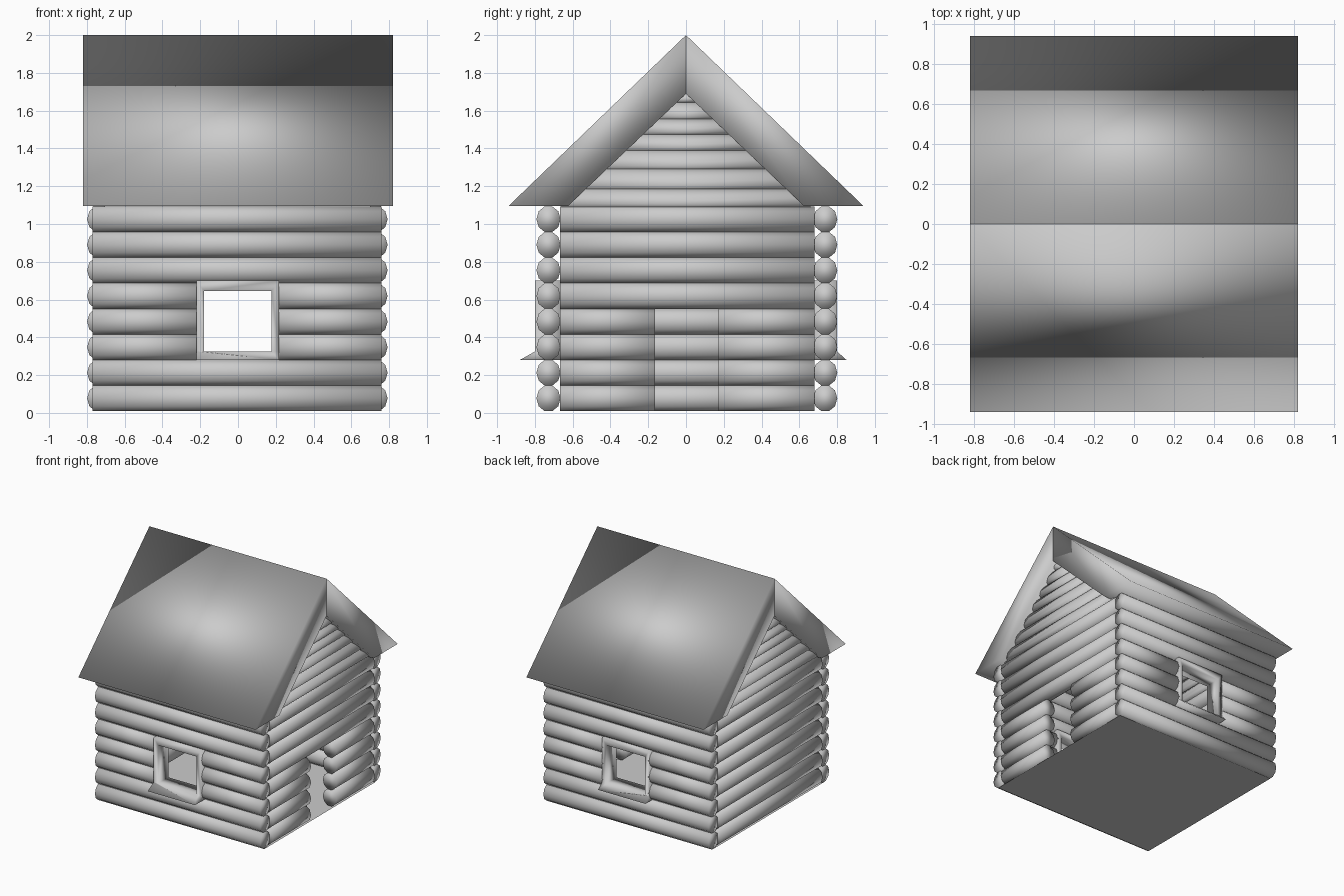
import bpy, bmesh, math

if "Cube" in bpy.data.objects:
    bpy.data.objects.remove(bpy.data.objects["Cube"])

RX = 0.064          # log half thickness
RZ = 0.068          # log half height
SIDES = 10


def finish(name, bm):
    """Make the object, smooth shaded all over."""
    bmesh.ops.recalc_face_normals(bm, faces=bm.faces)
    for f in bm.faces:
        f.smooth = True
    me = bpy.data.meshes.new(name)
    bm.to_mesh(me)
    bm.free()
    ob = bpy.data.objects.new(name, me)
    bpy.context.collection.objects.link(ob)
    return ob


def add_log(bm, axis, a, b, across, z, rz=RZ, skew=0.0):
    """Log along axis 'x' or 'y' from a to b; skew slants its ends to a roof pitch."""
    rings = []
    for end, s in ((a, 1), (b, -1)):
        ring = []
        for i in range(SIDES):
            t = 2 * math.pi * i / SIDES
            c = across + RX * math.cos(t)
            h = rz * math.sin(t) / math.cos(math.pi / SIDES)
            h = max(-rz, min(rz, h))
            along = end + s * skew * h
            ring.append(bm.verts.new((along, c, z + h) if axis == 'x' else (c, along, z + h)))
        rings.append(ring)
    for i in range(SIDES):
        j = (i + 1) % SIDES
        bm.faces.new((rings[0][i], rings[0][j], rings[1][j], rings[1][i]))
    bm.faces.new(rings[0])
    bm.faces.new(rings[1])


def prism(bm, pts, x0, x1):
    """Extrude a (y, z) profile along x."""
    f = bm.faces.new([bm.verts.new((x0, y, z)) for y, z in pts])
    g = bmesh.ops.extrude_face_region(bm, geom=[f])
    bmesh.ops.translate(bm, vec=(x1 - x0, 0, 0),
                        verts=[v for v in g['geom'] if isinstance(v, bmesh.types.BMVert)])
    bm.faces.ensure_lookup_table()


rows = [0.077 + 0.1355 * i for i in range(8)]

# front and back walls, split around the windows
for name, y in (("front_wall", -0.728), ("back_wall", 0.737)):
    bm = bmesh.new()
    for i, z in enumerate(rows):
        spans = [(-0.77, -0.21), (0.21, 0.76)] if i in (2, 3, 4) else [(-0.77, 0.76)]
        for a, b in spans:
            add_log(bm, 'x', a, b, y, z)
    finish(name, bm)

# side walls with gable logs; the right one has the doorway
gable = [1.09, 1.185, 1.29, 1.39, 1.475, 1.555, 1.645, 1.70]
for name, x in (("left_wall", -0.735), ("right_wall", 0.728)):
    bm = bmesh.new()
    for i, z in enumerate(rows):
        door = x > 0 and i < 4
        for a, b in ([(-0.667, -0.165), (0.173, 0.68)] if door else [(-0.667, 0.68)]):
            add_log(bm, 'y', a, b, x, z)
    for lo, hi in zip(gable, gable[1:]):
        zc = (lo + hi) / 2
        half = max(0.06, (1.69 - zc) * 1.06 + 0.03)
        add_log(bm, 'y', -half, half, x, zc, (hi - lo) / 2 + 0.002, 1.0)
    finish(name, bm)

# roof: two thick slabs meeting at the ridge, with level eaves
for name, s in (("front_roof", -1), ("back_roof", 1)):
    bm = bmesh.new()
    prism(bm, [(0, 2.0), (s * 0.94, 1.095), (s * 0.625, 1.095), (0, 1.69)], -0.82, 0.82)
    finish(name, bm)

# floor sheet
bm = bmesh.new()
bm.faces.new([bm.verts.new(p) for p in ((-0.765, -0.735, 0.003), (0.76, -0.735, 0.003),
                                        (0.76, 0.737, 0.003), (-0.765, 0.737, 0.003))])
finish("floor", bm)

# window frames: mitred ring in one piece, bottom edge pulled out into a sill
for name, s, tip in (("front_window", -1, 0.88), ("back_window", 1, 0.85)):
    bm = bmesh.new()
    o, n = s * 0.80, s * 0.665
    pts = [(-0.22, 0.28), (0.218, 0.28), (0.218, 0.325), (0.218, 0.70), (-0.22, 0.70),
           (-0.22, 0.325), (-0.18, 0.325), (0.178, 0.325), (0.178, 0.645), (-0.18, 0.645)]
    v = [bm.verts.new((x, o, z)) for x, z in pts]
    faces = [bm.faces.new([v[i] for i in q]) for q in
             ((0, 1, 2, 7, 6, 5), (2, 3, 8, 7), (3, 4, 9, 8), (4, 5, 6, 9))]
    g = bmesh.ops.extrude_face_region(bm, geom=faces, use_keep_orig=True)
    for w in g['geom']:
        if isinstance(w, bmesh.types.BMVert):
            w.co.y = n
    for w in v[:2]:
        w.co.y = s * tip
    finish(name, bm)
